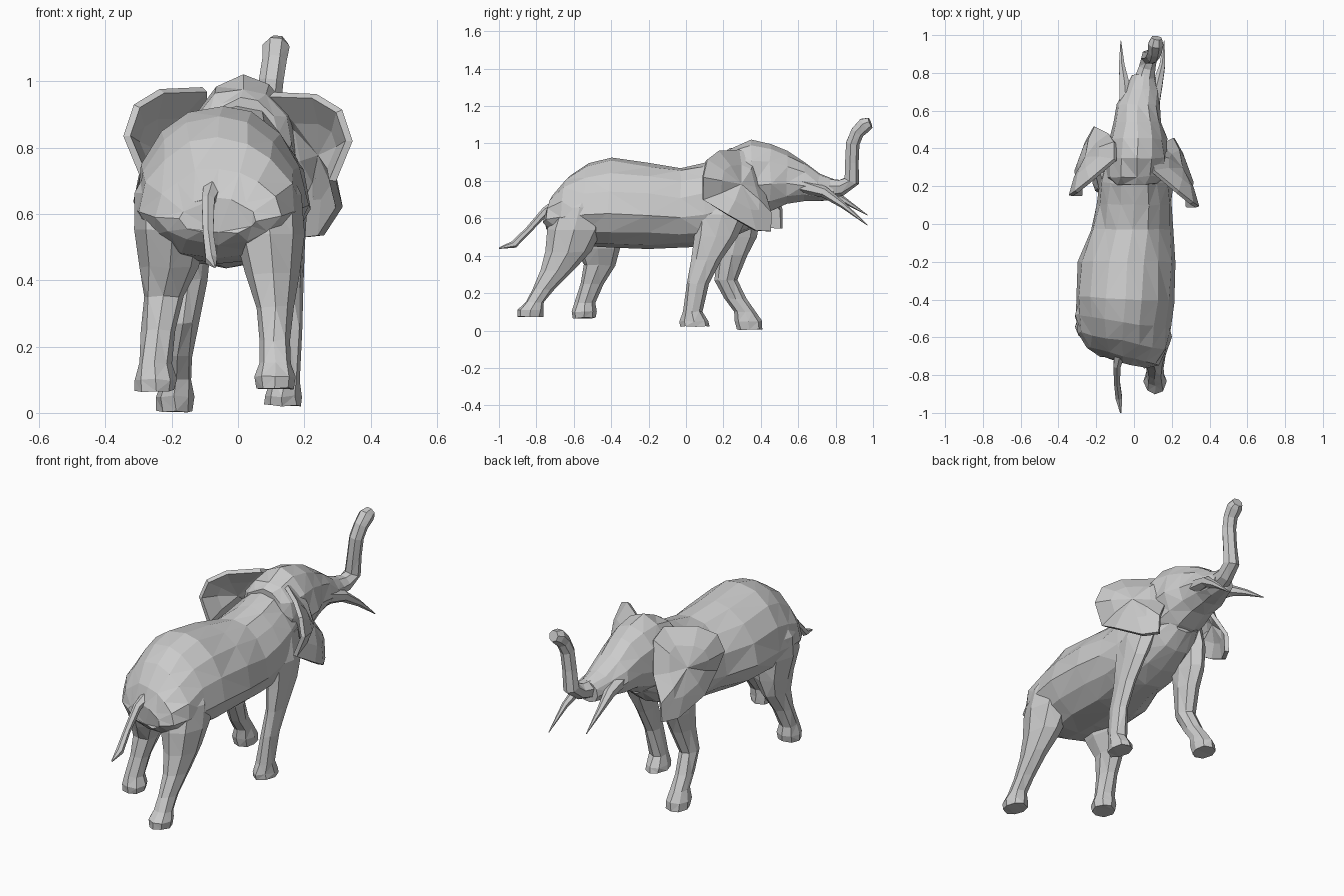
import bpy, bmesh, math, random
from mathutils import Vector

random.seed(4)


def finish(name, bm, jitter=0.0):
    """Facet, fix normals and link a part."""
    for v in bm.verts:
        v.co += Vector([random.uniform(-jitter, jitter) for _ in range(3)])
    bmesh.ops.triangulate(bm, faces=bm.faces[:])
    bmesh.ops.recalc_face_normals(bm, faces=bm.faces[:])
    me = bpy.data.meshes.new(name)
    bm.to_mesh(me)
    bm.free()
    ob = bpy.data.objects.new(name, me)
    bpy.context.collection.objects.link(ob)
    return ob


def loft(name, rings, n, jitter=0.0, power=1.0, pinch=0.0):
    """Skin a list of (centre, u axis, v axis) ellipses; pinch narrows the +v half."""
    bm = bmesh.new()
    loops = []
    for c, u, v in rings:
        loop = []
        for i in range(n):
            a = math.tau * i / n
            s, k = math.sin(a), math.cos(a)
            s = math.copysign(abs(s) ** power, s)
            k = math.copysign(abs(k) ** power, k)
            s *= 1 - pinch * max(0, k)
            loop.append(bm.verts.new(Vector(c) + s * Vector(u) + k * Vector(v)))
        loops.append(loop)
    for a, b in zip(loops, loops[1:]):
        for i in range(n):
            j = (i + 1) % n
            bm.faces.new((a[i], a[j], b[j], b[i]))
    bm.faces.new(loops[0])
    bm.faces.new(loops[-1])
    return finish(name, bm, jitter)


def torso(name, rows, n, pinch):
    """Rows: y, centre x, half width, bottom z, top z; the hips are skewed."""
    rings = [((cx, y, (b + t) / 2), (w, 0.6 * w * min(0, y + 0.3), 0), (0, 0, (t - b) / 2))
             for y, cx, w, b, t in rows]
    return loft(name, rings, n, 0.006, .9, pinch)


def leg(name, rows):
    """Rows: z, centre x, centre y, half width, half depth."""
    return loft(name, [((x, y, z), (rx, 0, 0), (0, ry, 0)) for z, x, y, rx, ry in rows], 8, .004)


def tube(name, path, n):
    """Path: x, y, z, radius."""
    pts = [Vector(p[:3]) for p in path]
    rings = []
    for i, p in enumerate(pts):
        t = (pts[min(i + 1, len(pts) - 1)] - pts[max(i - 1, 0)]).normalized()
        u = Vector((1, 0, 0))
        u = (u - t * u.dot(t)).normalized()
        rings.append((p, u * path[i][3], t.cross(u) * path[i][3]))
    return loft(name, rings, n)


# Body and head
torso("body", [
    (-.73, -.06, .12, .54, .65), (-.70, -.06, .19, .51, .74), (-.62, -.06, .24, .47, .83),
    (-.52, -.06, .255, .445, .90), (-.40, -.05, .265, .44, .93), (-.20, -.04, .262, .44, .90),
    (-.03, -.01, .22, .445, .87), (.10, 0, .205, .45, .895), (.22, 0, .19, .48, .93),
    (.34, 0, .15, .54, .92), (.43, .01, .10, .61, .88)], 14, .27)
torso("head", [
    (.21, .01, .11, .76, .95), (.25, .01, .155, .68, .98), (.35, .015, .165, .60, 1.015),
    (.45, .02, .155, .63, 1.0), (.54, .02, .13, .67, .96), (.63, .022, .115, .69, .90),
    (.71, .04, .09, .69, .835), (.79, .05, .06, .69, .81)], 11, .15)

# Legs in mid stride
leg("back_right_leg", [
    (.075, .11, -.832, .054, .068), (.11, .11, -.83, .06, .072), (.15, .11, -.81, .048, .05),
    (.22, .11, -.765, .047, .06), (.32, .11, -.69, .055, .09), (.42, .105, -.63, .08, .12),
    (.54, .095, -.595, .105, .15), (.66, .08, -.565, .115, .14), (.78, .03, -.52, .10, .10)])
leg("back_left_leg", [
    (.067, -.25, -.545, .06, .064), (.10, -.25, -.545, .065, .068), (.15, -.25, -.54, .05, .055),
    (.25, -.24, -.505, .052, .062), (.35, -.225, -.465, .06, .085), (.44, -.205, -.47, .09, .12),
    (.55, -.20, -.49, .112, .15), (.66, -.20, -.48, .115, .14), (.78, -.15, -.46, .10, .10)])
leg("front_right_leg", [
    (.022, .135, .05, .054, .076), (.05, .135, .045, .056, .078), (.10, .14, .035, .045, .05),
    (.25, .155, .06, .038, .06), (.38, .16, .11, .04, .08), (.50, .155, .16, .05, .115),
    (.62, .14, .19, .068, .14), (.74, .11, .21, .07, .12)])
leg("front_left_leg", [
    (.004, -.19, .34, .056, .07), (.05, -.19, .335, .058, .074), (.10, -.185, .315, .047, .058),
    (.17, -.18, .265, .045, .06), (.27, -.17, .215, .05, .06), (.40, -.15, .245, .055, .08),
    (.50, -.145, .265, .06, .115), (.62, -.135, .27, .07, .13), (.74, -.11, .27, .07, .12)])

# Raised trunk, tusks and tail
tube("trunk", [
    (.05, .74, .76, .06), (.07, .83, .765, .045), (.08, .885, .80, .043), (.09, .885, .90, .038),
    (.10, .89, 1.0, .038), (.11, .915, 1.06, .038), (.115, .955, 1.10, .042), (.12, .985, 1.112, .03)], 7)
for side, path in {
    "right": [(.09, .60, .78, .045), (.125, .74, .74, .03), (.15, .84, .67, .017), (.16, .97, .563, .002)],
    "left": [(-.04, .60, .79, .045), (-.05, .74, .75, .03), (-.065, .84, .70, .017), (-.07, .97, .617, .002)],
}.items():
    tube(side + "_tusk", path, 6)
tube("tail", [
    (-.07, -.66, .69, .035), (-.09, -.75, .64, .022), (-.09, -.84, .54, .018),
    (-.08, -.92, .46, .02), (-.07, -1.0, .44, .004)], 6)

# Flaring ears: an outline around a bulged centre, thickened
outline = [(.10, .28, .96), (.23, .17, .955), (.305, .11, .91), (.335, .09, .82), (.285, .09, .70),
           (.305, .22, .62), (.25, .37, .535), (.205, .45, .53), (.20, .45, .63), (.13, .41, .75),
           (.10, .37, .92)]
for side, sx, dy, dz in (("right", 1, 0, 0), ("left", -1, .06, .015)):
    bm = bmesh.new()
    place = lambda p: bm.verts.new((sx * p[0], p[1] + dy, p[2] + dz))
    centre = Vector((.25, .29, .78))
    rim = [place(p) for p in outline]
    inner = [place(Vector(p).lerp(centre, .45) + Vector((.01, .008, 0))) for p in outline]
    mid = place(centre)
    for i in range(len(rim)):
        j = (i + 1) % len(rim)
        bm.faces.new((rim[i], rim[j], inner[j], inner[i]))
        bm.faces.new((inner[i], inner[j], mid))
    ear = finish(side + "_ear", bm)
    mod = ear.modifiers.new("thickness", 'SOLIDIFY')
    mod.thickness = .022
    mod.offset = 0
